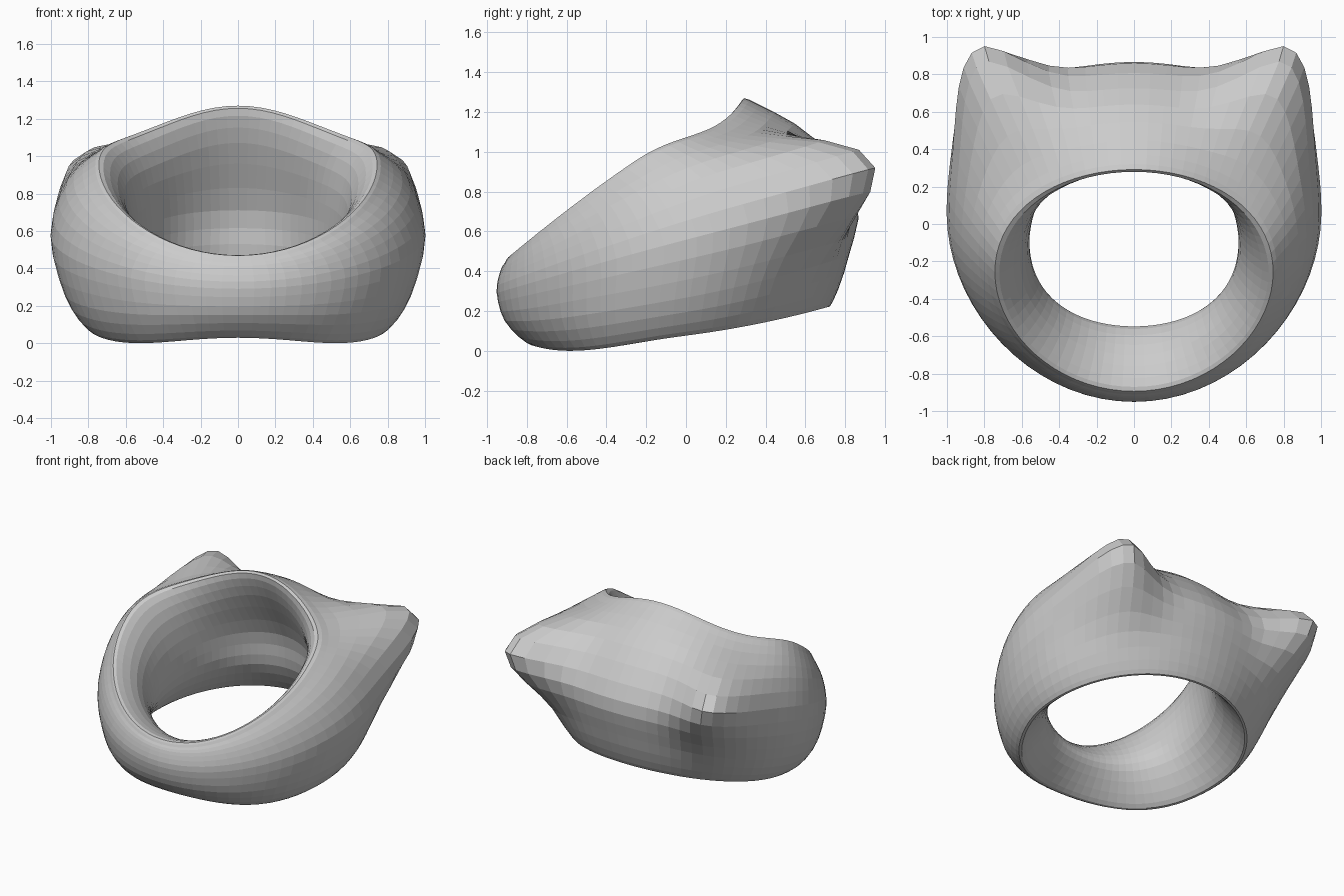
import bpy, bmesh
from math import sin, cos, pi, exp
from mathutils import Vector

if "Cube" in bpy.data.objects:
    bpy.data.objects.remove(bpy.data.objects["Cube"])

N = 72       # segments around the ring
SUB = 3      # spline steps between key loops

# Key loops around the cross-section:
# front y,z | side x,y,z | back y,z | outer-surface weight | upper-rim weight
keys = [
    (-0.87, 0.46, 0.72, -0.26, 0.93, 0.28, 1.245, 0.0, 1.0),   # upper rim
    (-0.91, 0.43, 0.79, -0.21, 0.92, 0.37, 1.225, 0.2, 1.0),
    (-0.935, 0.38, 0.92, -0.07, 0.80, 0.64, 1.06, 1.0, 0.5),   # shoulder
    (-0.95, 0.28, 1.00, 0.05, 0.56, 0.86, 0.75, 1.0, 0.0),     # widest
    (-0.91, 0.14, 0.93, 0.02, 0.26, 0.82, 0.47, 0.7, 0.0),
    (-0.80, 0.03, 0.82, 0.0, 0.085, 0.74, 0.24, 0.0, 0.0),     # lower rim
    (-0.73, 0.035, 0.75, 0.0, 0.09, 0.69, 0.23, 0.0, 0.0),
    (-0.57, 0.17, 0.59, -0.06, 0.30, 0.57, 0.44, 0.0, 0.0),    # waist
    (-0.56, 0.26, 0.56, -0.11, 0.52, 0.53, 0.70, 0.0, 0.0),
    (-0.70, 0.39, 0.61, -0.19, 0.78, 0.34, 1.06, 0.0, 0.7),
]


def spline(p0, p1, p2, p3, u):
    return [0.5 * (2*b + (c - a)*u + (2*a - 5*b + 4*c - d)*u*u
                   + (3*b - a - 3*c + d)*u**3)
            for a, b, c, d in zip(p0, p1, p2, p3)]


def through(f, m, b, s):
    # parabola through front (s=-1), side (s=0), back (s=1)
    return m + (b - f)/2*s + ((b + f)/2 - m)*s*s


EAR = Vector((0.68, 0.62, 0.87))
PUSH = Vector((0.17, 0.32, 0.10))


def ring_point(k, t):
    fy, fz, sx, sy, sz, by, bz, w, r = k
    s, c = sin(t), cos(t)
    p = Vector((sx*c, through(fy, sy, by, s), through(fz, sz, bz, s)))
    if s < 0:   # slightly arched lower edge at the front
        p.z -= 0.035 * sin(2*t)**2 * max(0, 1 - p.z/0.25)
    else:       # upper rim dips either side of the rear peak
        p.z -= 0.065 * sin(2*t)**2 * r
    # ears swell out of the rear corners, with a tighter inner valley
    side = 1 if p.x >= 0 else -1
    q = Vector((abs(p.x), p.y, p.z)) - EAR
    g = max(0, w) * exp(-q.x**2/(0.05 if q.x < 0 else 0.15)
                        - q.y**2/0.11 - q.z**2/0.11)
    p += Vector((PUSH.x*side, PUSH.y, PUSH.z)) * g
    return p


bm = bmesh.new()
loops = []
K = len(keys)
for i in range(K):
    for j in range(SUB):
        k = spline(keys[i-1], keys[i], keys[(i+1) % K], keys[(i+2) % K], j/SUB)
        loops.append([bm.verts.new(ring_point(k, 2*pi*a/N)) for a in range(N)])
for i in range(len(loops)):
    A, B = loops[i], loops[(i+1) % len(loops)]
    for a in range(N):
        b = (a+1) % N
        bm.faces.new((A[a], B[a], B[b], A[b]))
bmesh.ops.recalc_face_normals(bm, faces=bm.faces)

# Stand on the ground, centred front to back
ys = [v.co.y for v in bm.verts]
off = Vector((0, -(min(ys) + max(ys))/2, -min(v.co.z for v in bm.verts)))
bmesh.ops.translate(bm, verts=bm.verts, vec=off)

mesh = bpy.data.meshes.new("eared_ring")
bm.to_mesh(mesh)
bm.free()
bpy.context.collection.objects.link(bpy.data.objects.new("eared_ring", mesh))
